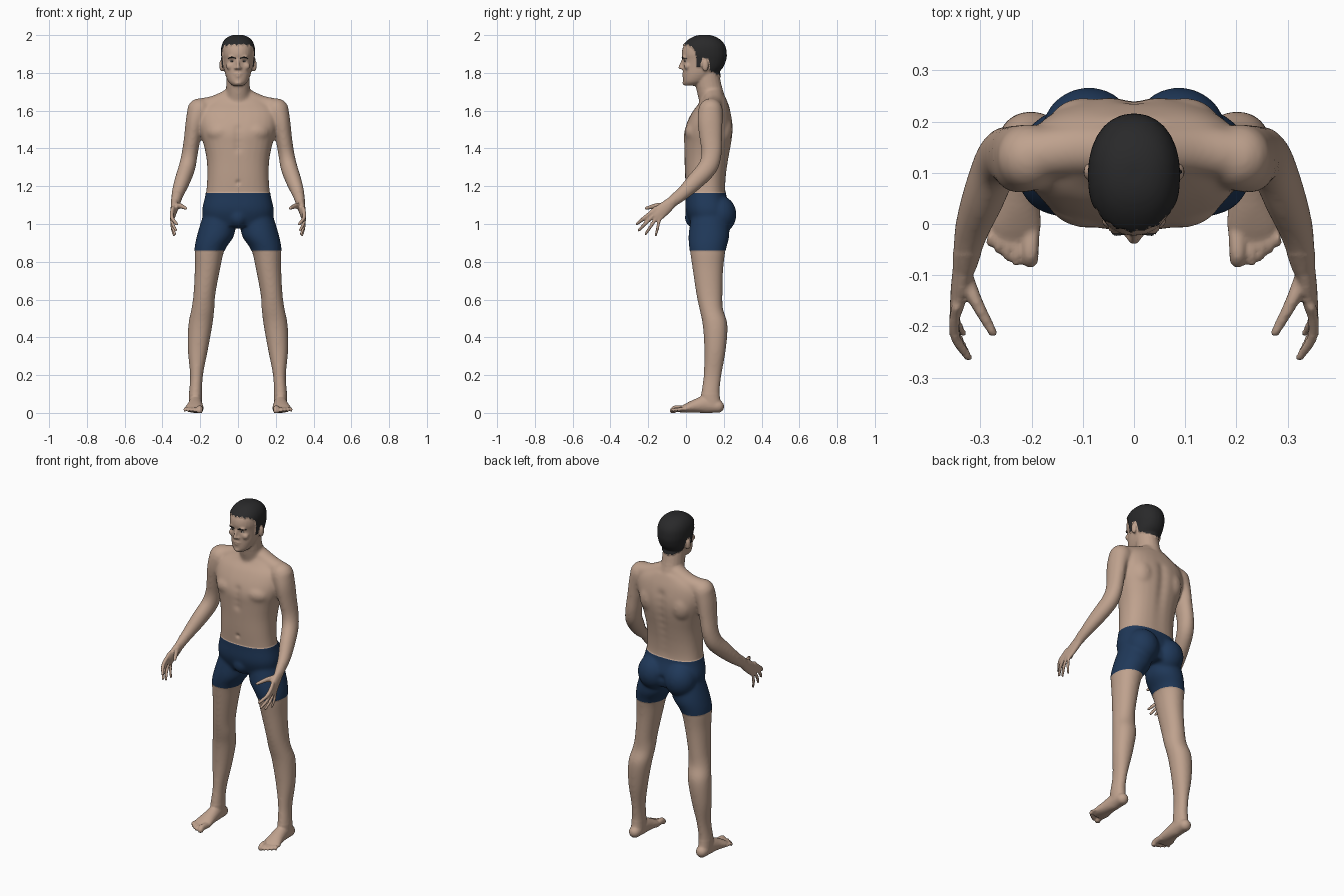
import bpy, bmesh, math
from mathutils import Vector, Matrix
from mathutils.bvhtree import BVHTree

if "Cube" in bpy.data.objects:
    bpy.data.objects.remove(bpy.data.objects["Cube"], do_unlink=True)


def material(name, r, g, b):
    m = bpy.data.materials.new(name)
    m.use_nodes = True
    m.diffuse_color = (r, g, b, 1)
    node = next(n for n in m.node_tree.nodes if n.type == 'BSDF_PRINCIPLED')
    node.inputs["Base Color"].default_value = (r, g, b, 1)
    return m


SKIN = material("skin", 0.52, 0.36, 0.27)
HAIR = material("black hair", 0.022, 0.022, 0.023)
NAVY = material("navy cloth", 0.014, 0.04, 0.10)
WHITE = material("eye white", 0.55, 0.5, 0.46)


def catmull(rows, n=4):
    """Smoothly interpolate rows of numbers."""
    out = []
    for i in range(len(rows) - 1):
        p = [rows[min(max(i + k, 0), len(rows) - 1)] for k in (-1, 0, 1, 2)]
        for k in range(n):
            t = k / n
            out.append([0.5 * (2 * b + (c - a) * t + (2 * a - 5 * b + 4 * c - d) * t * t
                               + (3 * b - a - 3 * c + d) * t ** 3) for a, b, c, d in zip(*p)])
    return out + [list(rows[-1])]


def loft(bm, rings, power=2.0, sides=28):
    """Skin closed rings given as (centre, half axis, half axis)."""
    def bend(c):
        return math.copysign(abs(c) ** (2 / power), c)
    loops = []
    for c, u, v in rings:
        angles = [2 * math.pi * k / sides for k in range(sides)]
        loops.append([bm.verts.new(c + u * bend(math.cos(a)) + v * bend(math.sin(a))) for a in angles])
    for a, b in zip(loops, loops[1:]):
        for k in range(sides):
            j = (k + 1) % sides
            bm.faces.new((a[k], a[j], b[j], b[k]))
    bm.faces.new(loops[0][::-1])
    bm.faces.new(loops[-1])


def column(bm, rows, s=1, power=2.0):
    """Level sections: z, x from, x to, y front, y back."""
    loft(bm, [(Vector((s * (x0 + x1) / 2, (y0 + y1) / 2, z)), Vector(((x1 - x0) / 2, 0, 0)),
               Vector((0, (y1 - y0) / 2, 0))) for z, x0, x1, y0, y1 in catmull(rows)], power)


def limb(bm, rows, s=1, sides=20):
    """Round-ended tube through rows of x, y, z, half width, half depth."""
    pts = catmull(rows)
    pos = [Vector((s * p[0], p[1], p[2])) for p in pts]
    rings = []
    for i, p in enumerate(pts):
        t = (pos[min(i + 1, len(pos) - 1)] - pos[max(i - 1, 0)]).normalized()
        ref = Vector((0, 1, 0)) if abs(t.x) > 0.8 else Vector((1, 0, 0))
        u = (ref - t * ref.dot(t)).normalized()
        ring = (pos[i], u * p[3], t.cross(u) * p[4])
        end = -1 if i == 0 else 1 if i == len(pts) - 1 else 0
        caps = [(ring[0] + t * end * min(p[3:]) * math.sin(a), ring[1] * math.cos(a), ring[2] * math.cos(a))
                for a in (0.4, 0.8, 1.15, 1.45)] if end else []
        rings += caps[::-1] + [ring] if end < 0 else [ring] + caps
    loft(bm, rings, sides=sides)


def blob(bm, centre, radii):
    bmesh.ops.create_uvsphere(bm, u_segments=20, v_segments=14, radius=1,
                              matrix=Matrix.Translation(centre) @ Matrix.Diagonal((*radii, 1)))


def make_object(name, bm, *mats):
    mesh = bpy.data.meshes.new(name)
    bm.to_mesh(mesh)
    bm.free()
    for m in mats:
        mesh.materials.append(m)
    mesh.polygons.foreach_set("use_smooth", [True] * len(mesh.polygons))
    obj = bpy.data.objects.new(name, mesh)
    bpy.context.collection.objects.link(obj)
    return obj


bm = bmesh.new()

# torso: z, half width, front, back
torso = [(0.99, .17, .03, .22), (1.07, .188, .0, .235), (1.16, .17, .0, .21), (1.25, .163, -.005, .212),
         (1.34, .166, -.008, .225), (1.42, .182, -.011, .24), (1.48, .2, -.012, .248), (1.54, .212, .006, .247),
         (1.6, .205, .038, .235), (1.64, .17, .07, .222), (1.675, .1, .09, .208)]
column(bm, [(z, -w, w, f, b) for z, w, f, b in torso], power=2.4)
blob(bm, (0, .06, 1.035), (.055, .066, .06))

# neck
limb(bm, [(0, .15, 1.58, .075, .075), (0, .138, 1.66, .068, .07), (0, .122, 1.72, .063, .068),
          (0, .108, 1.8, .062, .066)])

# head: z, half width, front, back
head = [(1.732, .026, -.006, .06), (1.752, .05, -.014, .1), (1.79, .067, -.016, .15), (1.83, .075, -.016, .19),
        (1.87, .08, -.018, .207), (1.9, .084, -.023, .21), (1.94, .082, -.014, .203), (1.97, .068, .014, .18),
        (1.988, .045, .046, .148), (1.995, .02, .075, .12)]
column(bm, [(z, -w, w, f, b) for z, w, f, b in head], power=2.2)
limb(bm, [(0, -.014, 1.872, .007, .007), (0, -.025, 1.848, .007, .008), (0, -.031, 1.829, .011, .01)])
blob(bm, (0, -.012, 1.794), (.023, .010, .005))
blob(bm, (0, -.011, 1.783), (.019, .010, .006))
blob(bm, (0, .002, 1.747), (.025, .021, .015))

for s in (1, -1):
    # nostril, brow ridge, cheek and ear
    blob(bm, (s * .011, -.018, 1.825), (.009, .012, .008))
    blob(bm, (s * .03, -.008, 1.883), (.024, .013, .008))
    blob(bm, (s * .042, .008, 1.835), (.022, .018, .02))
    blob(bm, (s * .086, .102, 1.84), (.013, .018, .034))
    # chest, shoulder blade, shoulder slope and buttock
    blob(bm, (s * .09, .06, 1.485), (.085, .069, .06))
    blob(bm, (s * .1, .185, 1.5), (.07, .062, .09))
    limb(bm, [(s * .2, .135, 1.615, .05, .05), (s * .12, .145, 1.637, .05, .045), (s * .04, .145, 1.68, .05, .04)])
    blob(bm, (s * .088, .175, 1.05), (.092, .091, .1))
    # leg: z, inner, outer, front, back
    column(bm, [(1.04, .01, .185, .03, .22), (.94, .022, .215, .015, .228), (.865, .07, .229, .02, .21),
                (.76, .095, .229, .035, .197), (.626, .12, .236, .055, .193), (.55, .125, .247, .071, .196),
                (.467, .135, .263, .088, .22), (.334, .159, .266, .097, .211), (.2, .185, .254, .093, .188),
                (.1, .19, .26, .08, .178), (.04, .19, .26, .08, .19)], s, 2.1)
    # foot and toes
    limb(bm, [(.225, .168, .034, .034, .034), (.225, .11, .045, .036, .047), (.227, .05, .036, .042, .036),
              (.231, 0, .024, .05, .024), (.232, -.028, .017, .044, .015)], s)
    for x, tip, r in ((.203, -.086, .017), (.23, -.084, .008), (.2475, -.073, .0075),
                      (.2645, -.06, .0075), (.281, -.045, .0075)):
        limb(bm, [(x - .003, .0, .02, r, r), (x, (tip - .02) / 2, .022, r, r * 1.1),
                  (x, tip + r, .012, r, r)], s, 14)
    # arm
    limb(bm, [(.205, .13, 1.6, .066, .066), (.228, .127, 1.54, .05, .067), (.243, .132, 1.45, .044, .06),
              (.256, .135, 1.37, .043, .054), (.27, .115, 1.3, .045, .052), (.295, .05, 1.228, .042, .047),
              (.318, -.015, 1.164, .034, .037), (.331, -.08, 1.112, .024, .03)], s)
    # hand, fingers and thumb
    limb(bm, [(.331, -.075, 1.115, .022, .03), (.34, -.125, 1.073, .018, .037), (.347, -.16, 1.043, .013, .036)], s)
    for k, (y, z) in enumerate(((-.26, 1.0), (-.25, .967), (-.214, .947), (-.16, .94))):
        ky, kz, r = -.182 + .014 * k, 1.064 - .014 * k, .0105 - .0007 * k
        limb(bm, [(.346, ky + .02, kz + .02, r, r), (.35, ky, kz, r, r),
                  (.349, (ky + y) / 2, (kz + z) / 2, r, r), (.324 + .005 * k, y, z, r * .8, r * .8)], s, 14)
    limb(bm, [(.333, -.1, 1.09, .018, .022), (.307, -.155, 1.096, .013, .015), (.276, -.212, 1.083, .009, .009)], s, 14)

# fuse everything into one skin
bmesh.ops.recalc_face_normals(bm, faces=bm.faces)
body = make_object("body", bm, SKIN, HAIR, NAVY)
mod = body.modifiers.new("fuse", 'REMESH')
mod.mode, mod.voxel_size = 'VOXEL', 0.006
fused = bpy.data.meshes.new_from_object(body.evaluated_get(bpy.context.evaluated_depsgraph_get()))
bpy.data.objects.remove(body, do_unlink=True)
bm = bmesh.new()
bm.from_mesh(fused)
bpy.data.meshes.remove(fused)


def relax(verts, times):
    for _ in range(times):
        bmesh.ops.smooth_vert(bm, verts=verts, factor=0.5, use_axis_x=True, use_axis_y=True, use_axis_z=True)


relax(bm.verts[:], 1)
relax([v for v in bm.verts if .1 < v.co.z < 1.72 and v.co.y > -.06], 14)

# sculpted hollows: centre, radius, push along y
hollows = [((0, .245, 1.2 + .045 * k), .028, -.008) for k in range(9)]
hollows += [((0, -.01, 1.4 + .035 * k), .022, .006) for k in range(4)]
hollows += [((0, -.005, 1.22), .012, .008), ((0, .25, 1.05), .02, -.012), ((0, -.022, 1.789), .006, .003)]
hollows += [((s * .031, -.012, 1.862), .011, .006) for s in (1, -1)]
for centre, radius, push in hollows:
    c = Vector(centre)
    for v in bm.verts:
        d = (v.co - c).length
        if d < 3 * radius:
            v.co.y += push * math.exp(-(d / radius) ** 2)
for v in bm.verts:
    v.co.z = max(v.co.z, 0)

# straight waistband and hems
WAIST, HEM = 1.165, 0.86
for z in (WAIST, HEM):
    bmesh.ops.bisect_plane(bm, geom=bm.verts[:] + bm.edges[:] + bm.faces[:], dist=1e-5,
                           plane_co=(0, 0, z), plane_no=(0, 0, 1))

# hairline height along y
hairline = [(-.06, 1.955), (.03, 1.942), (.052, 1.91), (.06, 1.835), (.08, 1.83), (.088, 1.877),
            (.117, 1.872), (.127, 1.81), (.2, 1.772), (.3, 1.77)]


def hair_limit(p):
    for (ya, za), (yb, zb) in zip(hairline, hairline[1:]):
        if ya <= p.y <= yb:
            return za + (zb - za) * (p.y - ya) / (yb - ya) + .003 * math.sin(p.x * 260)
    return 9


for f in bm.faces:
    p = f.calc_center_median()
    if p.z > 1.74 and p.z > hair_limit(p):
        f.material_index = 1
    elif HEM < p.z < WAIST and abs(p.x) < .25:
        f.material_index = 2
bm.normal_update()
for index, lift in ((1, .006), (2, .002)):
    for v in {v for f in bm.faces if f.material_index == index for v in f.verts}:
        v.co += v.normal * lift

# eyes and eyebrows rest on the face
tree = BVHTree.FromBMesh(bm)


def on_face(x, z):
    return tree.ray_cast(Vector((x, -1, z)), Vector((0, 1, 0)))[0]


for s, side in ((1, "left"), (-1, "right")):
    for part, mat, radii in (("eye", WHITE, (.012, .004, .0045)), ("iris", HAIR, (.0048, .0055, .0045))):
        eb = bmesh.new()
        blob(eb, on_face(s * .031, 1.862), radii)
        make_object(f"{side}_{part}", eb, mat)
    eb = bmesh.new()
    brow = ((.014, 1.877, .003), (.028, 1.882, .0035), (.04, 1.882, .003), (.052, 1.876, .0015))
    limb(eb, [(*on_face(s * x, z), r, r) for x, z, r in brow], sides=10)
    make_object(f"{side}_eyebrow", eb, HAIR)

make_object("body", bm, SKIN, HAIR, NAVY)
